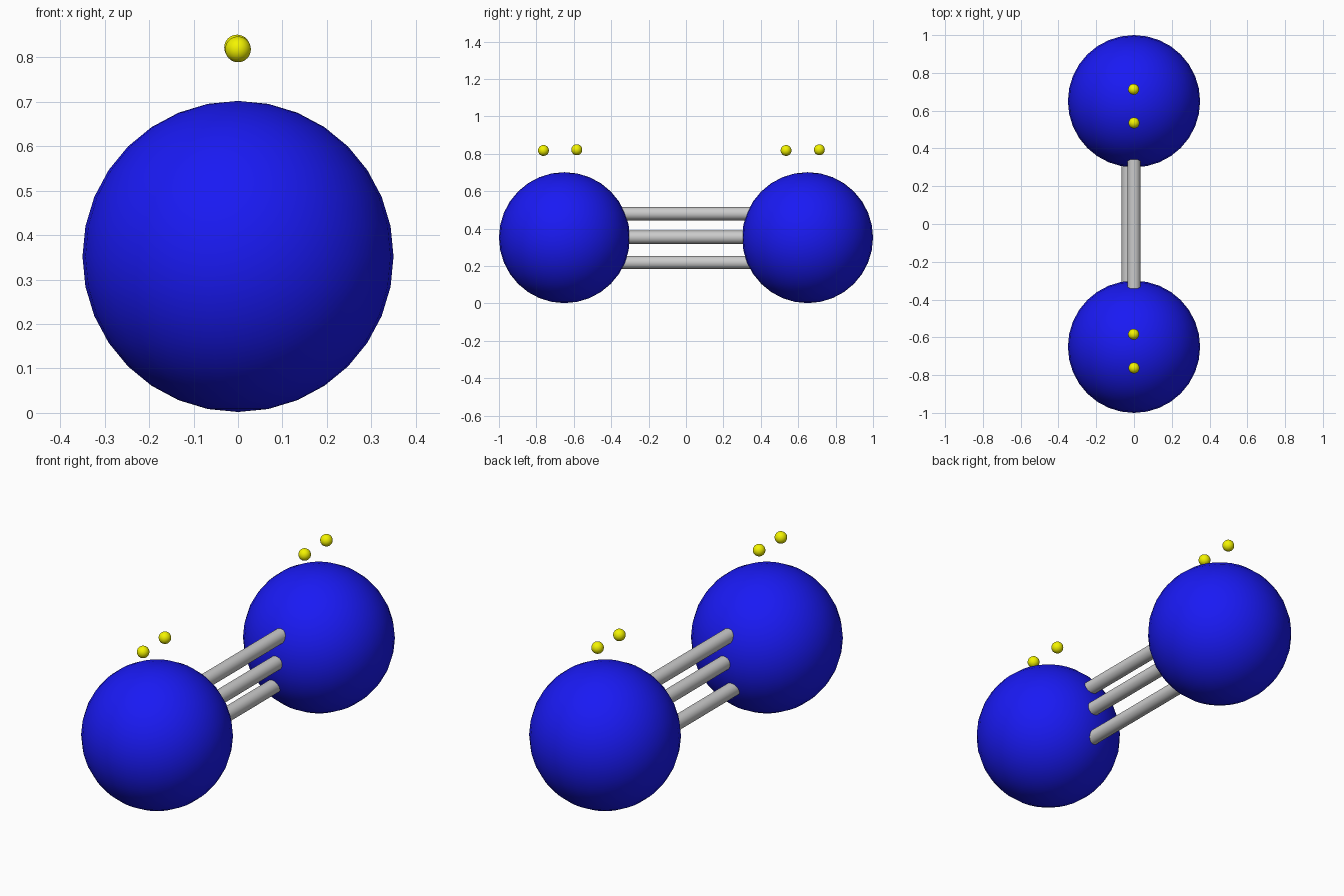
import bpy
from math import pi, radians

if "Cube" in bpy.data.objects:
    bpy.data.objects.remove(bpy.data.objects["Cube"])


def material(name, color):
    mat = bpy.data.materials.new(name)
    mat.diffuse_color = color
    mat.use_nodes = True
    mat.node_tree.nodes["Principled BSDF"].inputs["Base Color"].default_value = mat.diffuse_color
    return mat


blue = material("atom_blue", (0.01, 0.01, 0.9, 1))
yellow = material("electron_yellow", (0.9, 0.9, 0.0, 1))


def sphere(name, radius, loc, mat):
    bpy.ops.mesh.primitive_uv_sphere_add(segments=32, ring_count=16, radius=radius, location=loc)
    ob = bpy.context.object
    ob.name = name
    ob.data.materials.append(mat)
    bpy.ops.object.shade_smooth()


def rod(name, x, z, radius=0.035, length=0.74):
    bpy.ops.mesh.primitive_cylinder_add(vertices=32, radius=radius, depth=length,
                                        location=(x, 0, z), rotation=(pi / 2, 0, 0))
    bpy.context.object.name = name
    bpy.ops.object.shade_smooth_by_angle(angle=radians(40))


# Two atoms
for side, y in (("front", -0.65), ("back", 0.65)):
    sphere(side + "_atom", 0.35, (0, y, 0.352), blue)

# Triple bond, lower rod slightly offset
rod("upper_bond", 0, 0.48)
rod("middle_bond", 0, 0.354)
rod("lower_bond", -0.03, 0.219)

# Lone electron pair floating above each atom
for side, y in (("front", -0.762), ("back", 0.535)):
    sphere(side + "_electron_a", 0.029, (0, y, 0.818), yellow)
    sphere(side + "_electron_b", 0.029, (-0.002, y + 0.178, 0.822), yellow)
